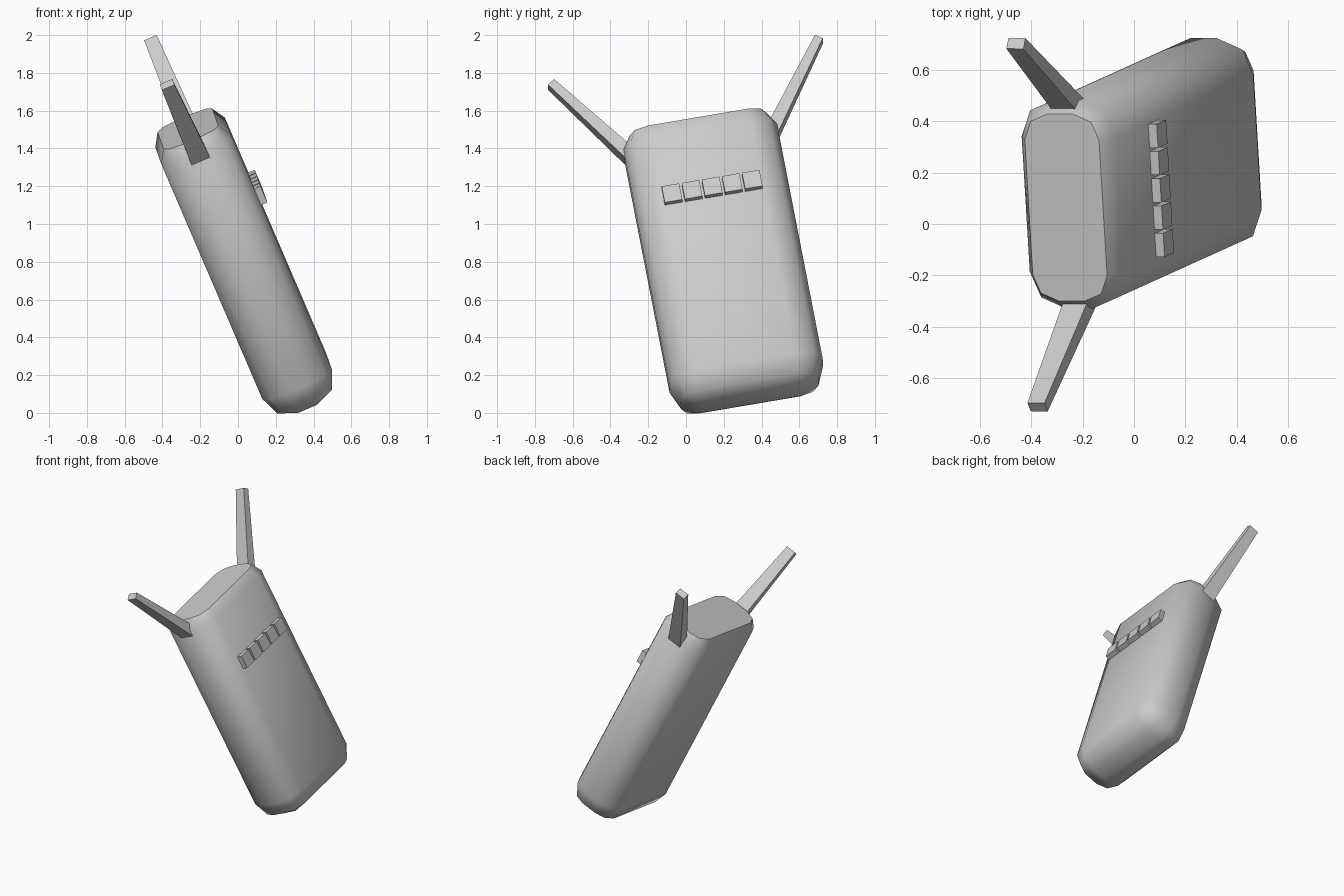
import bpy, bmesh, math
from mathutils import Vector, Matrix

if "Cube" in bpy.data.objects:
    bpy.data.objects.remove(bpy.data.objects["Cube"])

# Tilted frame of the handset: u = face direction, v = width, w = length
w = Vector((-0.389, -0.176, 0.904)).normalized()
v = Vector((-0.059, 0.984, 0.167))
v = (v - w * v.dot(w)).normalized()
u = v.cross(w)
FRAME = Matrix((u, v, w)).transposed().to_4x4()
FRAME.translation = (0.044, 0.204, 0.785)

grey = bpy.data.materials.new("plain grey")
grey.diffuse_color = (0.6, 0.6, 0.6, 1)
grey.use_nodes = True
grey.node_tree.nodes["Principled BSDF"].inputs["Base Color"].default_value = grey.diffuse_color


def loft(name, rings, smooth=False):
    """Skin a stack of equal-length rings and cap both ends."""
    bm = bmesh.new()
    rows = [[bm.verts.new(p) for p in ring] for ring in rings]
    n = len(rows[0])
    for a, b in zip(rows, rows[1:]):
        for i in range(n):
            j = (i + 1) % n
            bm.faces.new((a[i], a[j], b[j], b[i]))
    bm.faces.new(rows[0][::-1])
    bm.faces.new(rows[-1])
    bmesh.ops.remove_doubles(bm, verts=bm.verts, dist=1e-5)
    bmesh.ops.recalc_face_normals(bm, faces=bm.faces)
    mesh = bpy.data.meshes.new(name)
    bm.to_mesh(mesh)
    bm.free()
    mesh.transform(FRAME)
    mesh.materials.append(grey)
    ob = bpy.data.objects.new(name, mesh)
    bpy.context.collection.objects.link(ob)
    if smooth:
        bpy.ops.object.select_all(action='DESELECT')
        ob.select_set(True)
        bpy.context.view_layer.objects.active = ob
        bpy.ops.object.shade_smooth_by_angle(angle=math.radians(50))
    return ob


def rounded_ring(r, z, hu=0.055, hv=0.2675):
    """Rectangle with two-segment rounded corners of radius r."""
    pts = []
    for q, (su, sv) in enumerate(((1, 1), (-1, 1), (-1, -1), (1, -1))):
        for k in range(3):
            a = math.radians(90 * q + 45 * k)
            pts.append((su * hu + r * math.cos(a), sv * hv + r * math.sin(a), z))
    return pts


# Body: rounded at the bottom, small chamfer at the flat top
H, R = 0.795, 0.145
loft("body", [rounded_ring(0, -H),
              rounded_ring(R * 0.7071, -H + R * 0.2929),
              rounded_ring(R, -H + R),
              rounded_ring(R, H - 0.07),
              rounded_ring(R * 0.7071, H)], smooth=True)

# Antennas: tapered bars splayed out of both top corners
for side, label in ((-1, "front"), (1, "back")):
    base, tip = Vector((0, side * 0.375, 0.69)), Vector((0, side * 0.72, 1.187))
    d = (tip - base).normalized()
    across = Vector((1, 0, 0)).cross(d)
    ends = []
    for p, hu, ha in ((base, 0.053, 0.036), (tip, 0.036, 0.023)):
        ends.append([p + Vector((a * hu, 0, 0)) + across * b * ha
                     for a, b in ((1, 1), (-1, 1), (-1, -1), (1, -1))])
    loft(label + "_antenna", ends)

# Row of five buttons on the face
for i in range(5):
    cv, cw, h = (i - 2) * 0.108, 0.357, 0.047
    loft("button_%d" % (i + 1),
         [[(x, cv + a * h, cw + b * h)
           for a, b in ((1, 1), (-1, 1), (-1, -1), (1, -1))] for x in (0.19, 0.236)])
